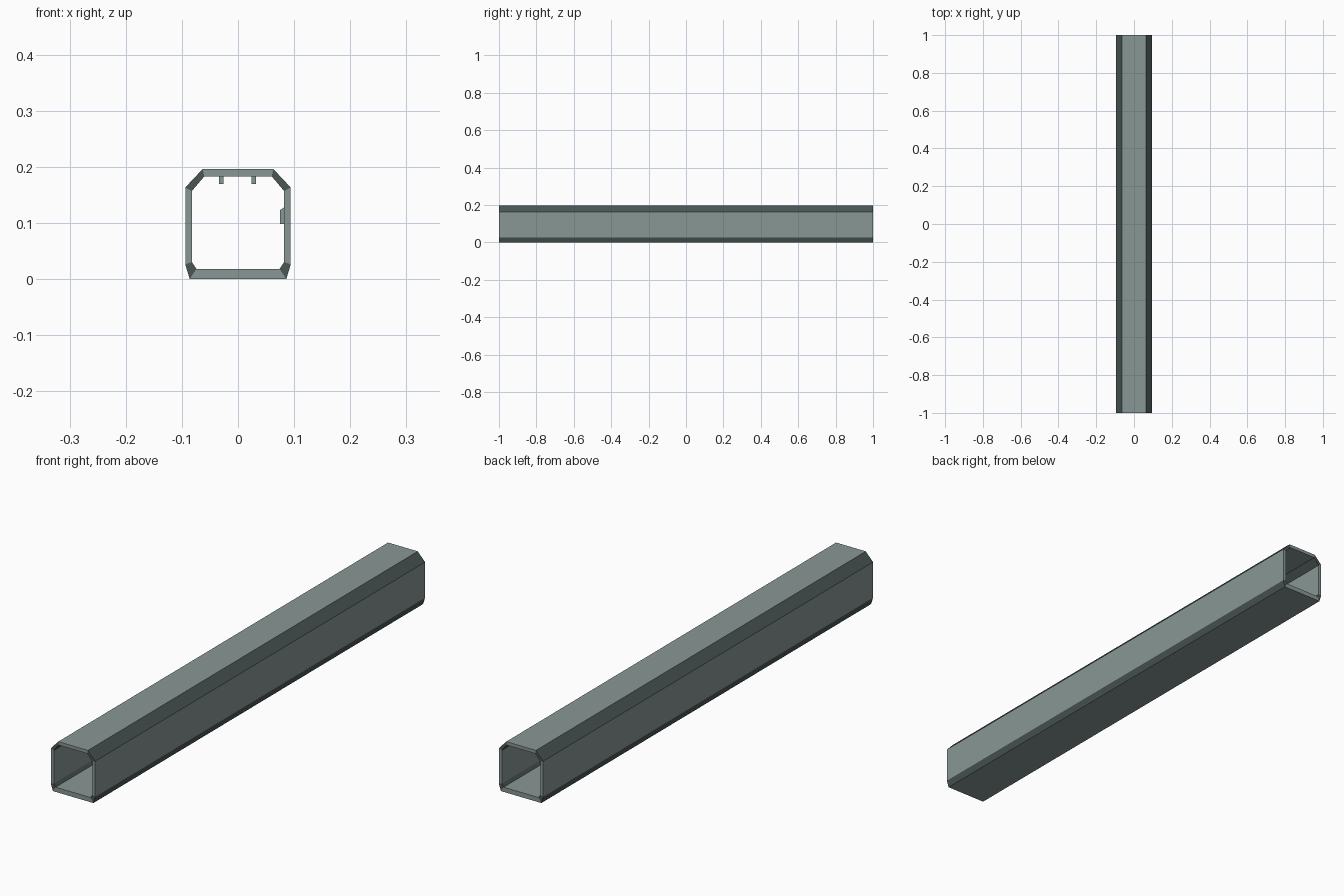
import bpy, bmesh

if "Cube" in bpy.data.objects:
    bpy.data.objects.remove(bpy.data.objects["Cube"])


def material(name, rgb):
    m = bpy.data.materials.new(name)
    m.diffuse_color = (*rgb, 1)
    m.use_nodes = True
    m.node_tree.nodes["Principled BSDF"].inputs["Base Color"].default_value = m.diffuse_color
    return m


panel_mat = material("panel_grey", (0.25, 0.31, 0.30))
corner_mat = material("corner_dark", (0.07, 0.09, 0.09))


def extrude_profile(name, profile, y0, y1, mat):
    """Solid prism from an (x, z) outline running along y."""
    bm = bmesh.new()
    face = bm.faces.new([bm.verts.new((x, y0, z)) for x, z in profile])
    new = bmesh.ops.extrude_face_region(bm, geom=[face])["geom"]
    verts = [g for g in new if isinstance(g, bmesh.types.BMVert)]
    bmesh.ops.translate(bm, verts=verts, vec=(0, y1 - y0, 0))
    bmesh.ops.recalc_face_normals(bm, faces=bm.faces)
    me = bpy.data.meshes.new(name)
    bm.to_mesh(me)
    bm.free()
    me.materials.append(mat)
    ob = bpy.data.objects.new(name, me)
    bpy.context.collection.objects.link(ob)
    return ob


def mirrored(pts):
    return pts + [(-x, z) for x, z in reversed(pts)]


# Tunnel shell: one closed ring with eight wall segments
outer = mirrored([(0.063, 0.196), (0.094, 0.163), (0.094, 0.026), (0.086, 0.0)])
inner = mirrored([(0.060, 0.183), (0.082, 0.157), (0.082, 0.030), (0.074, 0.018)])
bm = bmesh.new()
rings = [[bm.verts.new((x, y, z)) for x, z in p]
         for p, y in ((outer, -1), (outer, 1), (inner, 1), (inner, -1))]
for a in range(4):
    r, s = rings[a], rings[(a + 1) % 4]
    for i in range(8):
        j = (i + 1) % 8
        f = bm.faces.new((r[i], r[j], s[j], s[i]))
        f.material_index = 1 - i % 2      # chamfers are dark
bmesh.ops.recalc_face_normals(bm, faces=bm.faces)
mesh = bpy.data.meshes.new("tunnel_shell")
bm.to_mesh(mesh)
bm.free()
mesh.materials.append(panel_mat)
mesh.materials.append(corner_mat)
bpy.context.collection.objects.link(bpy.data.objects.new("tunnel_shell", mesh))

# Two ceiling strips, set back from the open ends
for name, x in (("ceiling_strip_left", -0.030), ("ceiling_strip_right", 0.028)):
    extrude_profile(name, [(x - 0.004, 0.169), (x + 0.004, 0.169),
                           (x + 0.004, 0.184), (x - 0.004, 0.184)],
                    -0.3, 0.3, panel_mat)

# Wall box with a sloped top on the right wall
extrude_profile("wall_box", [(0.083, 0.098), (0.075, 0.098),
                             (0.075, 0.123), (0.083, 0.128)],
                -0.05, 0.05, panel_mat)
